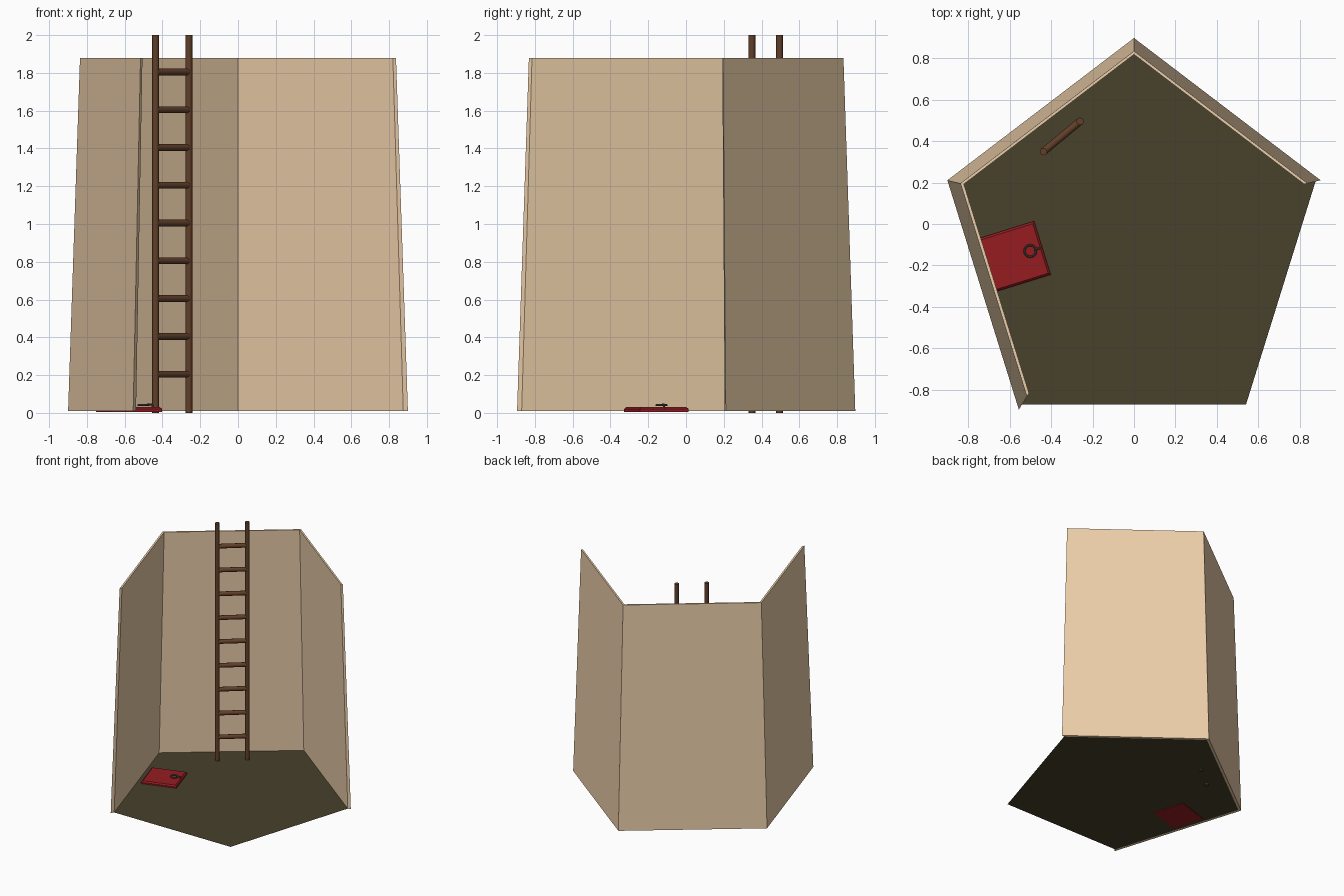
import bpy, bmesh
from math import radians
from mathutils import Vector, Matrix

if "Cube" in bpy.data.objects:
    bpy.data.objects.remove(bpy.data.objects["Cube"])


def mat(name, rgb):
    m = bpy.data.materials.new(name)
    m.diffuse_color = (*rgb, 1)
    m.use_nodes = True
    m.node_tree.nodes["Principled BSDF"].inputs["Base Color"].default_value = m.diffuse_color
    return m


PLASTER = mat("plaster", (0.84, 0.62, 0.40))
EARTH = mat("earth", (0.065, 0.052, 0.025))
WOOD = mat("wood", (0.12, 0.05, 0.022))
RED = mat("red_paint", (0.30, 0.012, 0.015))
IRON = mat("iron", (0.08, 0.08, 0.075))


def finish(bm, name, material, smooth=False):
    bmesh.ops.recalc_face_normals(bm, faces=bm.faces)
    me = bpy.data.meshes.new(name)
    bm.to_mesh(me)
    bm.free()
    me.materials.append(material)
    ob = bpy.data.objects.new(name, me)
    bpy.context.collection.objects.link(ob)
    if smooth:
        bpy.ops.object.select_all(action='DESELECT')
        ob.select_set(True)
        bpy.context.view_layer.objects.active = ob
        bpy.ops.object.shade_smooth_by_angle(angle=radians(40))
    return ob


def rod(bm, a, b, r, sides=12):
    a, b = Vector(a), Vector(b)
    d = b - a
    m = Matrix.Translation((a + b) / 2) @ d.to_track_quat('Z', 'Y').to_matrix().to_4x4()
    bmesh.ops.create_cone(bm, cap_ends=True, segments=sides, radius1=r, radius2=r,
                          depth=d.length, matrix=m)


# Floor: thin pentagon
PENT = [(0.54, -0.87), (0.875, 0.205), (0, 0.872), (-0.875, 0.205), (-0.54, -0.87)]
BASE, TOP = 0.01, 1.88
bm = bmesh.new()
bm.faces.new([bm.verts.new((x, y, BASE)) for x, y in PENT])
bmesh.ops.recalc_face_normals(bm, faces=bm.faces)
floor = finish(bm, "floor", EARTH)
if floor.data.polygons[0].normal.z < 0:
    floor.data.flip_normals()

# Walls: three panels leaning inward, with mitred ends
bm = bmesh.new()
rings = []
for x, y in PENT[1:]:
    rings.append([bm.verts.new((x * s, y * s, z)) for s, z in
                  ((1.0, BASE), (1.028, BASE), (0.956, TOP), (0.937, TOP))])
for p, q in zip(rings, rings[1:]):
    for i in range(4):
        j = (i + 1) % 4
        bm.faces.new((p[i], p[j], q[j], q[i]))
bm.faces.new(rings[0])
bm.faces.new(rings[-1])
finish(bm, "walls", PLASTER)

# Ladder: two upright rails and nine rungs
LEFT, RIGHT = (-0.436, 0.349), (-0.26, 0.495)
for name, p in (("ladder_rail_left", LEFT), ("ladder_rail_right", RIGHT)):
    bm = bmesh.new()
    rod(bm, (*p, 0), (*p, 2), 0.018)
    finish(bm, name, WOOD, True)
bm = bmesh.new()
for i in range(9):
    z = 0.205 + 0.2 * i
    rod(bm, (*LEFT, z), (*RIGHT, z), 0.018)
finish(bm, "ladder_rungs", WOOD, True)

# Trapdoor: chamfered slab turned to match the left wall
HATCH = Matrix.Translation((-0.576, -0.157, 0)) @ Matrix.Rotation(radians(17.3), 4, 'Z')
bm = bmesh.new()
bmesh.ops.create_cube(bm, size=1, matrix=Matrix.Translation((0, 0, 0.018))
                      @ Matrix.Diagonal((0.282, 0.27, 0.026, 1)))
top = [e for e in bm.edges if all(v.co.z > 0.02 for v in e.verts)]
bmesh.ops.bevel(bm, geom=top, offset=0.01, segments=1, affect='EDGES')
bm.transform(HATCH)
finish(bm, "trapdoor", RED)

# Pull ring and the staple that holds it
bpy.ops.mesh.primitive_torus_add(major_segments=24, minor_segments=8,
                                 major_radius=0.028, minor_radius=0.005,
                                 location=(-0.5, -0.13, 0.041))
ring = bpy.context.object
ring.name = "pull_ring"
ring.data.materials.append(IRON)
bpy.ops.object.shade_smooth_by_angle(angle=radians(40))
bm = bmesh.new()
a, b = Vector((-0.482, -0.125, 0.044)), Vector((-0.452, -0.116, 0.044))
rod(bm, a, b, 0.005, 8)
rod(bm, b - Vector((0, 0, 0.018)), b + Vector((0, 0, 0.004)), 0.005, 8)
finish(bm, "ring_staple", IRON, True)
